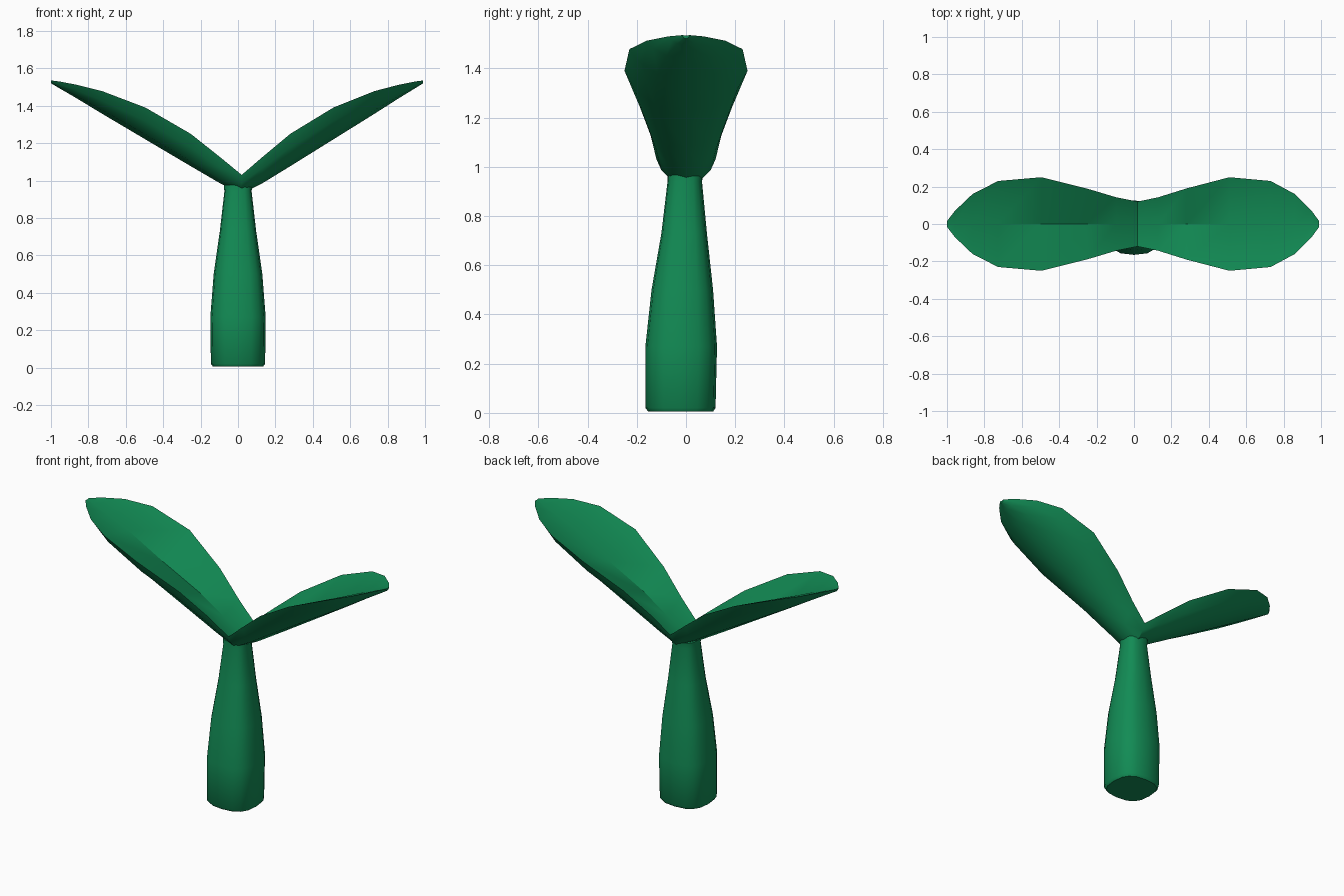
import bpy, bmesh, math

if "Cube" in bpy.data.objects:
    bpy.data.objects.remove(bpy.data.objects["Cube"])

green = bpy.data.materials.new("leaf green")
green.diffuse_color = (0.006, 0.26, 0.09, 1)
green.use_nodes = True
green.node_tree.nodes["Principled BSDF"].inputs["Base Color"].default_value = green.diffuse_color


def loft(name, rings, angle):
    """Skin closed rings of equal length, cap both ends, smooth by angle."""
    bm = bmesh.new()
    rows = [[bm.verts.new(p) for p in r] for r in rings]
    n = len(rows[0])
    for a, b in zip(rows, rows[1:]):
        for i in range(n):
            j = (i + 1) % n
            bm.faces.new((a[i], a[j], b[j], b[i]))
    bm.faces.new(rows[0])
    bm.faces.new(rows[-1])
    bmesh.ops.recalc_face_normals(bm, faces=bm.faces)
    me = bpy.data.meshes.new(name)
    bm.to_mesh(me)
    bm.free()
    me.materials.append(green)
    ob = bpy.data.objects.new(name, me)
    bpy.context.collection.objects.link(ob)
    bpy.ops.object.select_all(action='DESELECT')
    ob.select_set(True)
    bpy.context.view_layer.objects.active = ob
    bpy.ops.object.shade_smooth_by_angle(angle=math.radians(angle))
    return ob


# Stem: rounded-square rings (z, half width, front y, back y)
def stem_ring(z, hx, y0, y1, n=16):
    cy, hy = (y0 + y1) / 2, (y1 - y0) / 2
    pts = []
    for i in range(n):
        a = 2 * math.pi * i / n
        c, s = math.cos(a), math.sin(a)
        pts.append((math.copysign(abs(c) ** 0.75, c) * hx,
                    cy + math.copysign(abs(s) ** 0.75, s) * hy, z))
    return pts


stem = [(0.005, 0.134, -0.153, 0.11), (0.02, 0.145, -0.165, 0.12),
        (0.27, 0.148, -0.165, 0.126), (0.5, 0.13, -0.14, 0.11),
        (0.73, 0.097, -0.1, 0.085), (0.94, 0.073, -0.075, 0.065),
        (0.975, 0.075, -0.075, 0.07)]
loft("stem", [stem_ring(*s) for s in stem], 40)


# Leaves: folded top with a rounded keel, one loft running tip to tip
# distance from middle, half width, rim z, crease z, keel z
leaf = [(0.0, 0.12, 1.03, 1.0, 0.93), (0.11, 0.143, 1.125, 1.075, 0.985),
        (0.26, 0.19, 1.25, 1.175, 1.077), (0.49, 0.25, 1.39, 1.295, 1.22),
        (0.71, 0.23, 1.478, 1.42, 1.357), (0.84, 0.16, 1.512, 1.48, 1.44),
        (0.93, 0.07, 1.53, 1.518, 1.495), (0.97, 0.015, 1.535, 1.533, 1.52)]


def leaf_ring(side, t, w, zr, zc, zk):
    x = 0.02 + side * t * (1.0 if side > 0 else 1.02 / 0.97)
    d = zr - zk
    half = [(w, zr), (0.84 * w, zr - 0.42 * d), (0.5 * w, zr - 0.84 * d)]
    right = [(x, y, z) for y, z in half]
    left = [(x, -y, z) for y, z in reversed(half)]
    return right + [(x, 0, zk)] + left + [(x, 0, zc)]


rings = [leaf_ring(-1, *s) for s in reversed(leaf[1:])]
rings += [leaf_ring(1, *s) for s in leaf]
loft("leaves", rings, 32)
